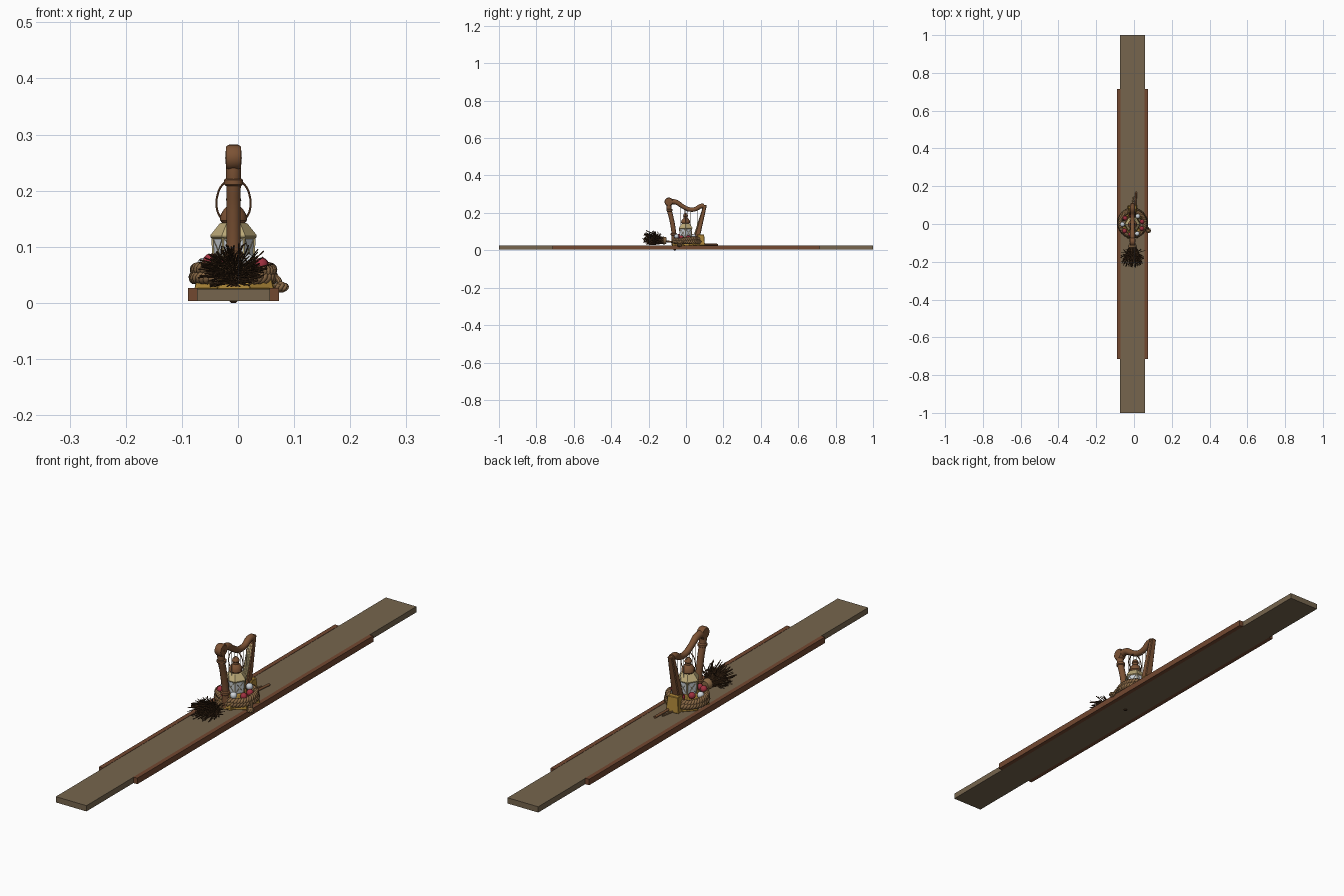
import bpy, bmesh, math, random
from mathutils import Vector, Matrix

if "Cube" in bpy.data.objects:
    bpy.data.objects.remove(bpy.data.objects["Cube"])
random.seed(4)
CX = -0.008  # axis of the still life and plank


def mat(name, r, g, b):
    m = bpy.data.materials.new(name)
    m.diffuse_color = (r, g, b, 1)
    m.use_nodes = True
    m.node_tree.nodes["Principled BSDF"].inputs["Base Color"].default_value = m.diffuse_color
    return m


PLANK = mat("weathered_wood", .18, .13, .075)
RAIL = mat("red_wood", .17, .065, .03)
HARP = mat("harp_wood", .20, .085, .035)
GOLD = mat("gold", .42, .24, .04)
CREAM = mat("cream_metal", .5, .40, .19)
GLASS = mat("pale_glass", .62, .66, .70)
ROPE = mat("rope", .25, .14, .06)
TWIG = mat("twig", .065, .03, .012)
RED = mat("red_fruit", .35, .03, .05)
STRING = mat("string", .65, .6, .45)


def finish(name, bm, m, smooth=False):
    bmesh.ops.recalc_face_normals(bm, faces=bm.faces)
    me = bpy.data.meshes.new(name)
    bm.to_mesh(me)
    bm.free()
    me.materials.append(m)
    ob = bpy.data.objects.new(name, me)
    bpy.context.collection.objects.link(ob)
    if smooth:
        bpy.ops.object.select_all(action='DESELECT')
        ob.select_set(True)
        bpy.context.view_layer.objects.active = ob
        bpy.ops.object.shade_smooth_by_angle(angle=math.radians(40))
    return ob


def box(name, loc, size, m, rot=0, taper=1.0, bevel=0):
    bm = bmesh.new()
    bmesh.ops.create_cube(bm, size=1)
    for v in bm.verts:
        k = taper if v.co.z > 0 else 1
        v.co = Vector((v.co.x * size[0] * k, v.co.y * size[1] * k, v.co.z * size[2]))
    if bevel:
        bmesh.ops.bevel(bm, geom=bm.edges[:], offset=bevel, segments=1, affect='EDGES')
    bm.transform(Matrix.Translation(loc) @ Matrix.Rotation(rot, 4, 'Z'))
    return finish(name, bm, m)


def lathe(name, prof, m, loc, n=24, axis=None):
    """Revolve (radius, height) points; closed with caps."""
    bm = bmesh.new()
    rings = [[bm.verts.new((r * math.cos(2 * math.pi * i / n), r * math.sin(2 * math.pi * i / n), z))
              for i in range(n)] for r, z in prof]
    for a, b in zip(rings, rings[1:]):
        for i in range(n):
            bm.faces.new((a[i], a[(i + 1) % n], b[(i + 1) % n], b[i]))
    bm.faces.new(rings[0])
    bm.faces.new(rings[-1])
    bm.transform(Matrix.Translation(loc) @ (Matrix.Rotation(math.pi / 2, 4, axis) if axis else Matrix()))
    return finish(name, bm, m, n > 8)


def ball(name, loc, r, m):
    bm = bmesh.new()
    bmesh.ops.create_uvsphere(bm, u_segments=16, v_segments=10, radius=r)
    bm.transform(Matrix.Translation(loc))
    return finish(name, bm, m, True)


def tubes(name, paths, r, m, closed=False, res=2, smooth_path=True, radii=None):
    cu = bpy.data.curves.new(name, 'CURVE')
    cu.dimensions = '3D'
    cu.bevel_depth, cu.bevel_resolution, cu.resolution_u = r, res, 6
    cu.use_fill_caps = True
    for pts in paths:
        s = cu.splines.new('BEZIER' if smooth_path else 'POLY')
        ps = s.bezier_points if smooth_path else s.points
        ps.add(len(pts) - 1)
        for i, (p, co) in enumerate(zip(ps, pts)):
            p.co = co if smooth_path else (*co, 1)
            if smooth_path:
                p.handle_left_type = p.handle_right_type = 'AUTO'
            if radii:
                p.radius = radii[i]
        s.use_cyclic_u = closed
    cu.materials.append(m)
    ob = bpy.data.objects.new(name, cu)
    bpy.context.collection.objects.link(ob)
    bpy.ops.object.select_all(action='DESELECT')
    ob.select_set(True)
    bpy.context.view_layer.objects.active = ob
    bpy.ops.object.convert(target='MESH')
    if res > 1:
        bpy.ops.object.shade_smooth_by_angle(angle=math.radians(40))


def rope(name, center, R, r, squash=1.0, strands=3, turns=14, wave=0.0):
    """Twisted rope ring made of interleaved strands."""
    paths = []
    for k in range(strands):
        pts = []
        for i in range(150):
            t = 2 * math.pi * i / 150
            a = turns * t + 2 * math.pi * k / strands
            q = R + r * math.cos(a)
            pts.append((center[0] + q * math.cos(t), center[1] + q * math.sin(t) * squash,
                        center[2] + r * math.sin(a) + wave * math.sin(2 * t)))
        paths.append(pts)
    tubes(name, paths, r * .95, ROPE, True, 1, False)


# plank and the two shorter side rails
box("plank", (CX, 0, .014), (.13, 2, .022), PLANK)
for side, x in (("left", -.081), ("right", .065)):
    box(side + "_rail", (x, 0, .0145), (.017, 1.43, .023), RAIL)
lathe("peg", [(.004, 0), (.008, .004), (.008, .02)], TWIG, (CX, -.06, 0), 10)

# lantern: hexagonal base, glass, roof, chimney, bail
L = (CX, -.002, 0)
lathe("lantern_base", [(.042, .04), (.044, .055), (.04, .066), (.036, .07)], GOLD, L, 6)
lathe("lantern_glass", [(.034, .069), (.037, .118)], GLASS, L, 6)
lathe("lantern_roof", [(.038, .114), (.041, .117), (.041, .121), (.025, .141), (.02, .143)], CREAM, L, 6)
lathe("lantern_cap", [(.02, .142), (.024, .147), (.023, .157), (.017, .167), (.011, .172), (.011, .18),
                      (.014, .183), (.01, .193), (.003, .199)], HARP, L, 20)
posts, braces = [], []
for i in range(6):
    c = [(L[0] + r * math.cos(a), L[1] + r * math.sin(a), z) for a in (i * math.pi / 3, (i + 1) * math.pi / 3)
         for r, z in ((.035, .069), (.038, .118))]
    posts.append([c[0], c[1]])
    braces += [[c[0], c[3]], [c[1], c[2]]]
tubes("lantern_posts", posts, .002, CREAM, res=1, smooth_path=False)
tubes("lantern_wires", braces, .0008, CREAM, res=1, smooth_path=False)
tubes("lantern_bail", [[(CX + x, -.002, z) for x, z in
      ((-.022, .15), (-.029, .165), (-.029, .19), (-.018, .212), (0, .22),
       (.018, .212), (.029, .19), (.029, .165), (.022, .15))]], .0018, HARP)

# harp, lying in the y-z plane
def yz(*pts):
    return [(CX, y, z) for y, z in pts]

tubes("harp_column", [yz((-.062, .03), (-.066, .1), (-.078, .17), (-.091, .225), (-.092, .255))],
      .0125, HARP, res=4, radii=[1.15, 1, 1, 1.05, 1.1])
tubes("harp_neck", [yz((-.092, .258), (-.055, .258), (-.02, .236), (.015, .219), (.05, .22), (.08, .236), (.097, .236))],
      .0115, HARP, res=4, radii=[1.3, 1.15, 1, 1, 1, 1.1, 1.1])
lathe("harp_scroll", [(.01, -.014), (.02, -.013), (.023, -.008), (.023, .008), (.02, .013), (.01, .014)],
      HARP, (CX, -.092, .259), 24, 'Y')
for i, (y, z) in enumerate(((-.065, .085), (-.088, .215))):
    lathe("column_ring_%d" % i, [(.013, -.007), (.017, -.004), (.017, .004), (.013, .007)], HARP, (CX, y, z))
# soundbox: tapered beam with a pale sounding face
bm = bmesh.new()
bmesh.ops.create_cube(bm, size=1)
A, B = Vector((CX, .052, .04)), Vector((CX, .102, .242))
for v in bm.verts:
    top = v.co.z > 0
    p, k = (B, .8) if top else (A, 1.3)
    v.co = p + Vector((v.co.x * .026 * k, v.co.y * .024 * k, 0))
bmesh.ops.bevel(bm, geom=bm.edges[:], offset=.003, segments=1, affect='EDGES')
finish("harp_soundbox", bm, HARP)
tubes("harp_sounding_face", [[A + Vector((dx, -.0145, .02)), B + Vector((dx, -.010, -.015))]
      for dx in (-.006, 0, .006)], .0035, CREAM, res=1, smooth_path=False)
strings = []
for i in range(8):
    y = -.045 + i * .0175
    top = .25 - .03 * min(1, max(0, (y + .04) / .05)) + (.012 if y > .06 else 0)
    bottom = max(.06, .04 + (y - .04) / .05 * .2)
    strings.append(yz((y, top), (y, bottom)))
tubes("harp_strings", strings, .001, STRING, res=1, smooth_path=False)

# gold blocks piled below and around the lantern
for i, (x, y, z, sx, sy, sz, rot) in enumerate((
        (CX, .078, .055, .052, .042, .06, .1), (-.045, .045, .04, .06, .03, .03, .8),
        (.035, .045, .039, .06, .03, .03, -.7), (-.047, -.03, .038, .055, .032, .027, -.5),
        (.033, -.035, .038, .055, .032, .027, .5), (CX, -.055, .039, .06, .04, .03, .05),
        (CX, 0, .035, .07, .08, .026, 0))):
    box("gold_block_%d" % i, (x, y, z), (sx, sy, sz), GOLD, rot, .8, .002)

# small fruit and glass balls between lantern and rope
for i in range(9):
    a = math.radians(18 + i * 40)
    ball("ball_%d" % i, (CX + .053 * math.cos(a), .053 * math.sin(a) - .004, .068 + .007 * (i % 2)),
         .0125, (RED, GLASS, RED)[i % 3])

# rope coils and loose knotted end
rope("rope_coil_lower", (CX, .005, .045), .068, .0065, 1.02)
rope("rope_coil_upper", (CX, .003, .058), .066, .0065, .98, wave=.004)
rope("rope_knot", (.077, -.035, .028), .006, .004, 1, 2, 4)
ball("knot_core", (.077, -.035, .028), .01, ROPE)
tubes("rope_end", [[(.05, -.005, .05), (.068, -.015, .046), (.076, -.03, .03), (.074, -.045, .028)]], .005, ROPE)

# besom broom: handle, binding, flared twigs
tubes("broom_handle", [[(CX - .004, -.12, .05), (0, 0, .036), (.012, .172, .03)]], .005, HARP, res=3)
tubes("second_stick", [[(-.02, .05, .029), (-.002, .145, .029)]], .0035, ROPE, smooth_path=False)
lathe("broom_binding", [(.014, -.012), (.019, -.006), (.021, .006), (.017, .012)], ROPE, (CX, -.115, .052), 16, 'X')
twigs = []
for i in range(230):
    a, q = random.uniform(0, 2 * math.pi), math.sqrt(random.random())
    dx, dz = math.cos(a) * q, math.sin(a) * q
    end = -.238 + .055 * random.random() + .02 * q
    w = random.uniform(-.008, .008)
    zt = .06 + dz * (.042 if dz > 0 else .03)
    twigs.append([(CX + dx * .013, -.105, .052 + dz * .013),
                  (CX + dx * .028 + w, -.155, .055 + dz * .024),
                  (CX + dx * .06 + w, end, max(.029, zt + w))])
    if i % 3 == 0:  # side shoot
        twigs.append([twigs[-1][1], (CX + dx * .062 - 2 * w, end + .035, max(.029, zt - w))])
tubes("broom_twigs", twigs, .0014, TWIG, res=0, smooth_path=False)
